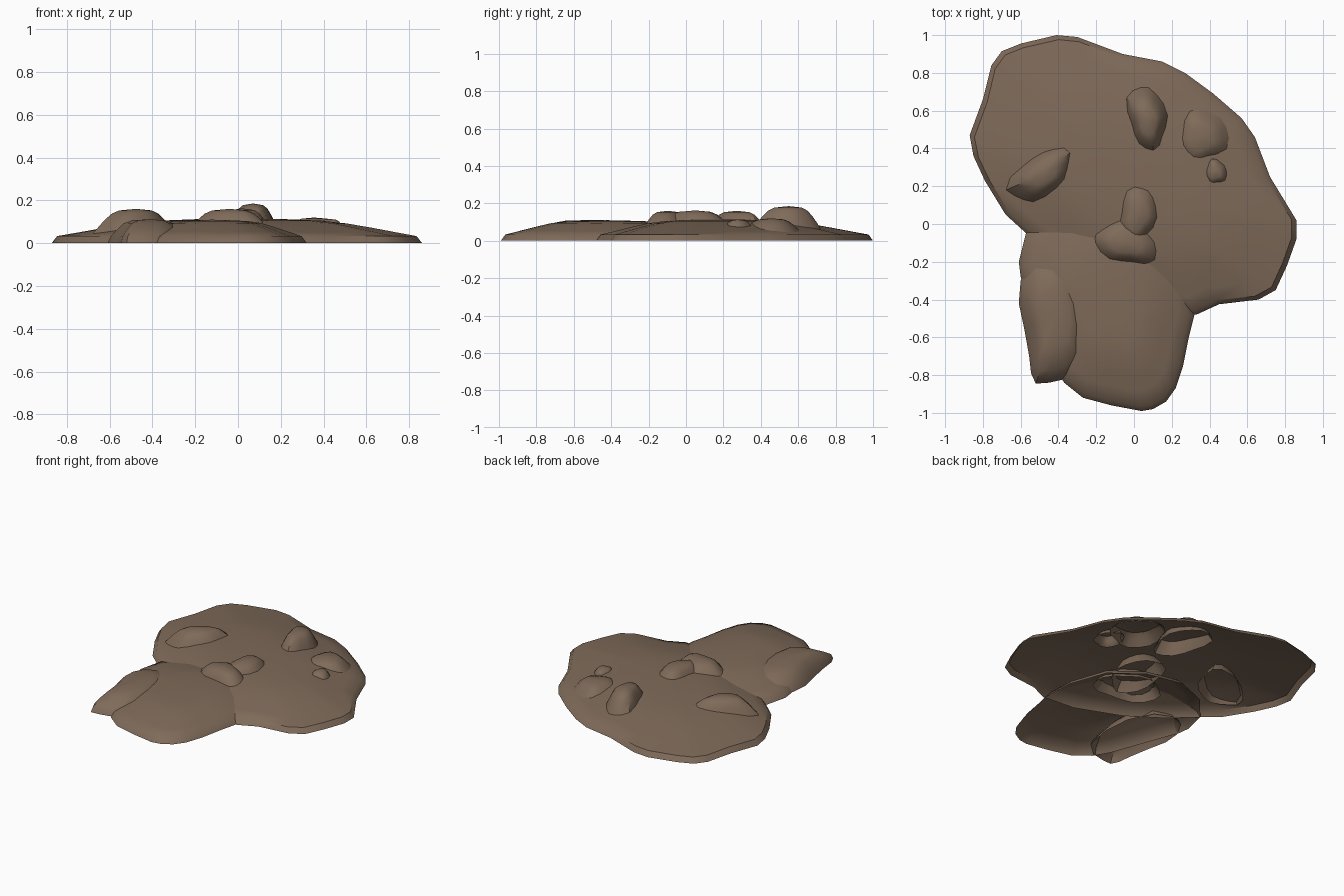
import bpy, bmesh, math
from mathutils import Vector

if "Cube" in bpy.data.objects:
    bpy.data.objects.remove(bpy.data.objects["Cube"])

mud = bpy.data.materials.new("mud_brown")
mud.diffuse_color = (0.21, 0.145, 0.1, 1)
mud.use_nodes = True
mud.node_tree.nodes["Principled BSDF"].inputs["Base Color"].default_value = mud.diffuse_color


def shell(name, outline, centre, profile, rim, base=0.0):
    """Open dome: outline shrunk towards centre; profile = (scale, height)."""
    bm = bmesh.new()
    c = Vector(centre)
    rings = []
    for i, (s, z) in enumerate(profile):
        ring = []
        for p in outline:
            d = Vector(p) - c
            k = 1.0 if i == 0 else s * (1 - rim / d.length)
            q = c + d * k
            ring.append(bm.verts.new((q.x, q.y, base + z)))
        rings.append(ring)
    n = len(outline)
    for a, b in zip(rings, rings[1:]):
        for j in range(n):
            k = (j + 1) % n
            bm.faces.new((a[j], a[k], b[k], b[j]))
    last = rings[-1]
    tip = bm.verts.new((c.x, c.y, base + profile[-1][1] + 0.002))
    for j in range(n):
        bm.faces.new((last[j], last[(j + 1) % n], tip))
    for f in bm.faces:
        f.normal_update()
    if sum(f.normal.z for f in bm.faces) < 0:
        bmesh.ops.reverse_faces(bm, faces=bm.faces[:])
    me = bpy.data.meshes.new(name)
    bm.to_mesh(me)
    bm.free()
    ob = bpy.data.objects.new(name, me)
    bpy.context.collection.objects.link(ob)
    me.materials.append(mud)
    bpy.ops.object.select_all(action='DESELECT')
    ob.select_set(True)
    bpy.context.view_layer.objects.active = ob
    bpy.ops.object.shade_smooth_by_angle(angle=math.radians(40))
    return ob


def lump(name, x, y, rx, ry, turn, top, base=0.03, wob=0.0):
    """Oval clod with a wide flared base buried in the mound."""
    pts = []
    n = 16
    t = math.radians(turn)
    for i in range(n):
        a = 2 * math.pi * i / n
        r = 1 + 0.07 * math.sin(3 * a + wob) + 0.04 * math.sin(5 * a + 2 * wob)
        u, v = rx * r * math.cos(a), ry * r * math.sin(a)
        pts.append((x + u * math.cos(t) - v * math.sin(t),
                    y + u * math.sin(t) + v * math.cos(t)))
    h = top - base
    prof = [(1, 0), (1, .16 * h), (.87, .40 * h), (.73, .64 * h), (.57, .85 * h),
            (.4, .96 * h), (.12, h)]
    shell(name, pts, (x, y), prof, 0.014, base)


# wide main mound
main = [(-.57, -.05), (-.42, -.19), (-.2, -.34), (.1, -.46), (.33, -.48), (.45, -.425),
        (.66, -.40), (.75, -.35), (.81, -.22), (.86, -.08), (.86, .02), (.72, .25),
        (.64, .46), (.57, .56), (.42, .69), (.27, .80), (.15, .86), (-.06, .90),
        (-.3, .99), (-.41, 1.0), (-.6, .955), (-.7, .915), (-.755, .84), (-.8, .66),
        (-.87, .47), (-.85, .36), (-.79, .23), (-.68, .05)]
shell("main_mound", main, (.02, .16),
      [(1, 0), (1, .033), (.88, .051), (.75, .071), (.6, .092), (.45, .105), (.25, .112), (.08, .114)], 0.027)

# front lobe, running back under the main mound
front = [(-.57, -.04), (-.61, -.2), (-.6, -.28), (-.57, -.36), (-.5, -.55), (-.43, -.74),
         (-.37, -.84), (-.27, -.92), (-.12, -.96), (.04, -.99), (.1, -.98), (.17, -.94),
         (.22, -.87), (.26, -.75), (.29, -.6), (.32, -.48), (.31, -.25), (.22, 0),
         (.02, .15), (-.22, .2), (-.43, .12)]
shell("front_lobe", front, (-.12, -.42),
      [(1, 0), (1, .033), (.85, .054), (.7, .075), (.55, .094), (.4, .103), (.2, .107), (.08, .108)], 0.025)

# long ridge at the front left
ridge = [(-.6, -.3), (-.61, -.42), (-.58, -.56), (-.555, -.7), (-.545, -.79), (-.52, -.845),
         (-.45, -.84), (-.36, -.82), (-.27, -.74), (-.235, -.55), (-.25, -.36),
         (-.33, -.2), (-.44, -.15), (-.54, -.19)]
shell("side_ridge", ridge, (-.41, -.5),
      [(1, 0), (1, .033), (.85, .063), (.68, .092), (.45, .107), (.15, .11)], 0.018)

# clods scattered over the top
lump("left_clod", -.475, .27, .225, .135, 38, .158, .03, .5)
lump("centre_clod", .02, .05, .14, .22, -8, .160, .03, 1.2)
lump("centre_clod_low", -.04, -.1, .22, .15, -15, .158, .03, 2.4)
lump("tall_clod", .07, .55, .125, .205, 12, .183, .03, .9)
lump("right_clod", .355, .455, .165, .17, 0, .118, .03, 2.0)
lump("small_clod", .43, .275, .085, .1, 10, .112, .04, 3.0)
